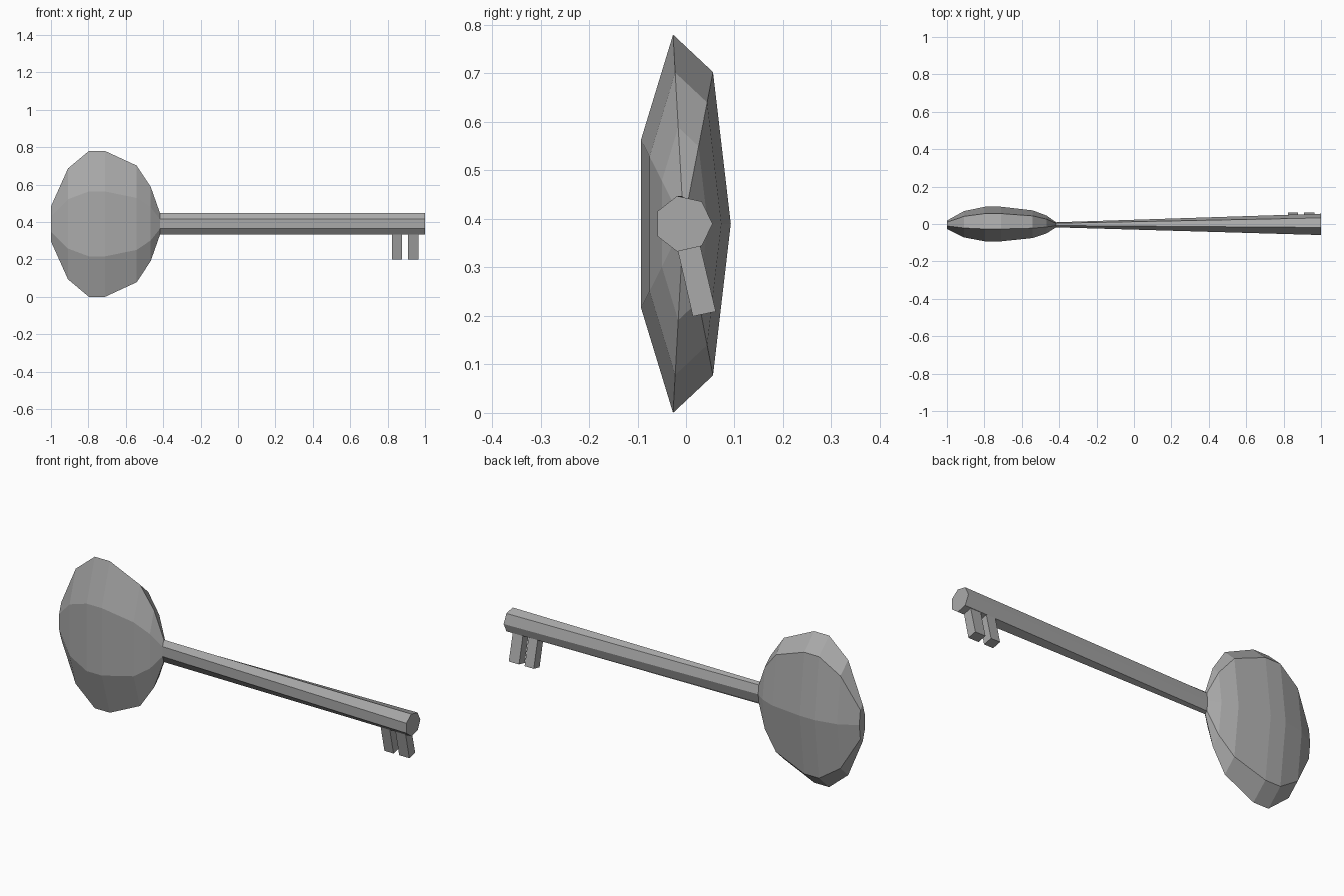
import bpy
import math

if "Cube" in bpy.data.objects:
    bpy.data.objects.remove(bpy.data.objects["Cube"])

SIDES = 7
YC, ZC = -0.005, 0.39  # axis of the whole key

# Dark grey metal
metal = bpy.data.materials.new("dark_grey")
metal.diffuse_color = (0.4, 0.4, 0.4, 1.0)
metal.use_nodes = True
metal.node_tree.nodes["Principled BSDF"].inputs["Base Color"].default_value = metal.diffuse_color


def ring(x, ry, rz):
    """Seven-sided elliptical cross-section at x."""
    return [(x, YC + ry * math.cos(math.tau * i / SIDES),
             ZC + rz * math.sin(math.tau * i / SIDES)) for i in range(SIDES)]


def loft(name, rings):
    """Skin equal-sized rings running in +x and cap both ends."""
    n = len(rings[0])
    verts = [v for r in rings for v in r]
    faces = [(a * n + i, a * n + (i + 1) % n, (a + 1) * n + (i + 1) % n, (a + 1) * n + i)
             for a in range(len(rings) - 1) for i in range(n)]
    faces.append(tuple(reversed(range(n))))
    faces.append(tuple(range((len(rings) - 1) * n, len(rings) * n)))
    mesh = bpy.data.meshes.new(name)
    mesh.from_pydata(verts, [], faces)
    mesh.update()
    mesh.materials.append(metal)
    obj = bpy.data.objects.new(name, mesh)
    bpy.context.collection.objects.link(obj)
    return obj


# Handle and shaft in one skin: (x, radius factor)
bow = [(-1.0, 0.24), (-0.909, 0.76), (-0.797, 1.0), (-0.711, 1.0),
       (-0.542, 0.80), (-0.467, 0.51), (-0.417, 0.147)]
sections = [ring(x, 0.0973 * s, 0.4 * s) for x, s in bow]
sections.append(ring(1.0, 0.06, 0.0587))
loft("key_handle_and_shaft", sections)

# Two slanted teeth hanging from the lower shaft facet
profile = [(0.014, 0.199), (0.0615, 0.209), (0.029, 0.346), (-0.017, 0.335)]
for name, x0, x1 in (("inner_tooth", 0.824, 0.876), ("outer_tooth", 0.908, 0.966)):
    loft(name, [[(x, y, z) for y, z in profile] for x in (x0, x1)])
